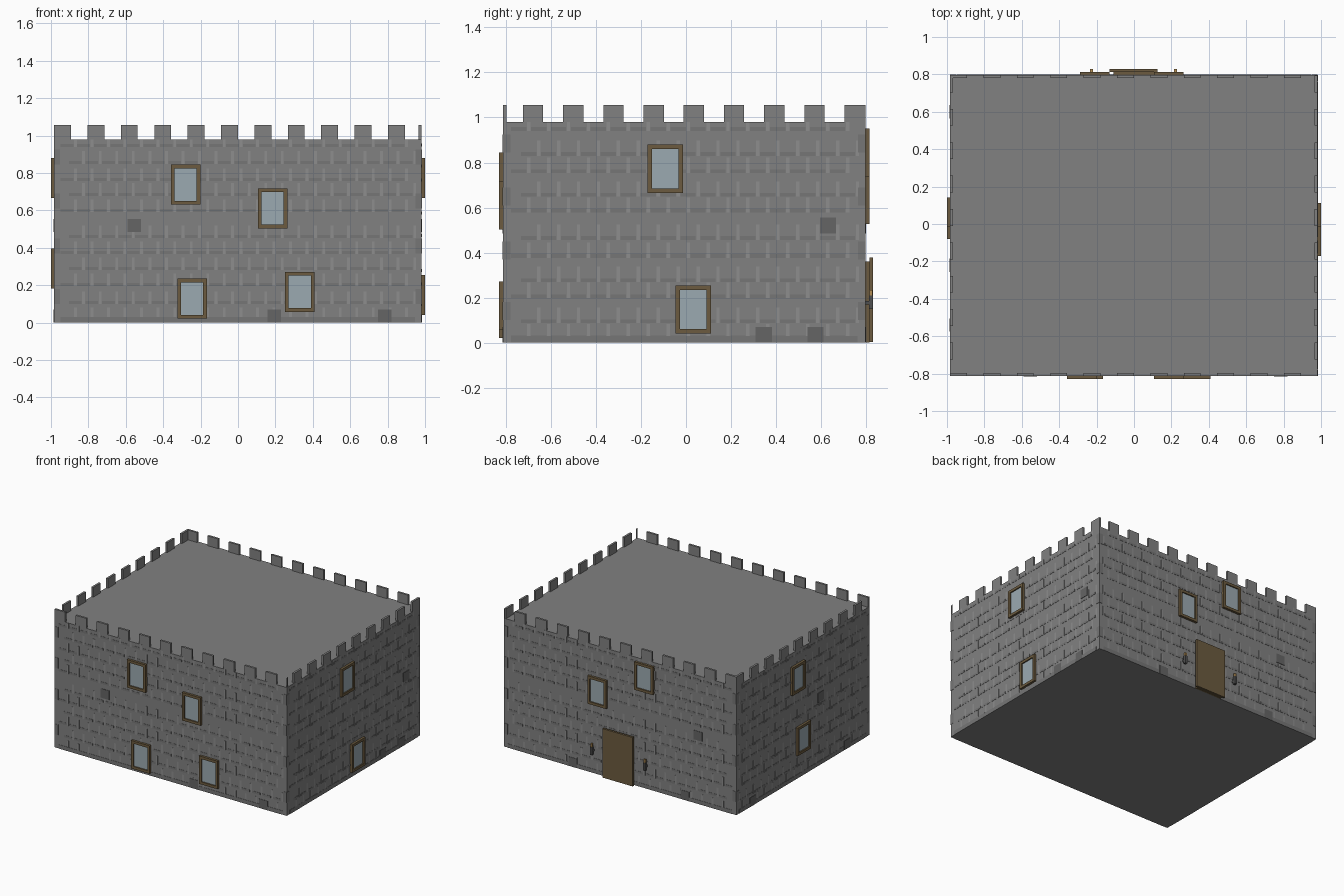
import bpy, bmesh

if "Cube" in bpy.data.objects:
    bpy.data.objects.remove(bpy.data.objects["Cube"])

X0, X1, Y0, Y1, H = -0.983, 0.981, -0.812, 0.796, 0.98


def material(name, r, g, b):
    m = bpy.data.materials.new(name)
    m.diffuse_color = (r, g, b, 1)
    m.use_nodes = True
    m.node_tree.nodes["Principled BSDF"].inputs["Base Color"].default_value = m.diffuse_color
    return m


WALL = material("wall_grey", 0.22, 0.22, 0.22)
JOINT = material("joint_dark", 0.18, 0.18, 0.18)
LIGHT = material("joint_light", 0.27, 0.27, 0.27)
DARK = material("dark_stone", 0.13, 0.13, 0.13)
WOOD = material("wood", 0.15, 0.105, 0.05)
GLASS = material("glass", 0.33, 0.40, 0.44)
IRON = material("iron", 0.08, 0.08, 0.08)
FLAME = material("torch_head", 0.45, 0.27, 0.09)


def build(name, boxes, mat):
    """One object out of axis-aligned boxes given as (low corner, high corner)."""
    bm = bmesh.new()
    for lo, hi in boxes:
        verts = bmesh.ops.create_cube(bm, size=1)["verts"]
        for v in verts:
            v.co = [lo[i] if v.co[i] < 0 else hi[i] for i in range(3)]
    me = bpy.data.meshes.new(name)
    bm.to_mesh(me)
    bm.free()
    me.materials.append(mat)
    ob = bpy.data.objects.new(name, me)
    bpy.context.collection.objects.link(ob)
    return ob


def on_wall(side, u0, u1, z0, z1, d0, d1):
    """Box on a wall: u runs along the wall, d is distance out of it."""
    plane, sign = {"front": (Y0, -1), "back": (Y1, 1),
                   "left": (X0, -1), "right": (X1, 1)}[side]
    a, b = sorted((plane + sign * d0, plane + sign * d1))
    if side in ("front", "back"):
        return (u0, a, z0), (u1, b, z1)
    return (a, u0, z0), (b, u1, z1)


# main block
build("keep_body", [((X0, Y0, 0), (X1, Y1, H))], WALL)

# battlements: x walls count from the left, y walls from the back
PITCH, WIDTH, TOP = 0.1785, 0.09, 1.055
for side in ("front", "back", "left", "right"):
    merlons = []
    for i in range(13):
        if side in ("front", "back"):
            a = X0 + i * PITCH
            b = min(a + WIDTH, X1)
        else:
            b = Y1 - 0.002 - i * PITCH
            a = max(b - WIDTH, Y0)
        if b > a:
            merlons.append(on_wall(side, a, b, H, TOP, -0.016, 0))
    build(side + "_battlements", merlons, WALL)

# stone courses, corner blocks and odd dark stones
ROWS_X = [0.02, 0.107, 0.203, 0.289, 0.374, 0.46, 0.599, 0.685, 0.765, 0.856, 0.946]
ROWS_Y = [0.024, 0.096, 0.207, 0.278, 0.385, 0.465, 0.585, 0.656, 0.762, 0.838, 0.949]
STONES = {"front": [(-0.555, 0.52), (0.195, 0.035), (0.785, 0.035)],
          "right": [(0.63, 0.52), (0.345, 0.035), (0.575, 0.035)],
          "back": [(-0.66, 0.52), (-0.55, 0.035), (0.40, 0.035)],
          "left": [(-0.22, 0.52), (-0.54, 0.035), (0.60, 0.035)]}
STEP = 0.0885
for side, stones in STONES.items():
    u0, u1, rows = (X0, X1, ROWS_X) if side in ("front", "back") else (Y0, Y1, ROWS_Y)
    joints, uprights = [], []
    for r, z in enumerate(rows):
        u = u0 + 0.035 + (r % 2) * STEP / 2
        while u + 0.068 < u1 - 0.02:
            joints.append(on_wall(side, u, u + 0.068, z - 0.008, z + 0.008, 0, 0.0015))
            top = min(z + 0.06, H)
            uprights.append(on_wall(side, u + 0.071, u + 0.086, z - 0.008, top, 0, 0.001))
            u += STEP
    for z in (0.14, 0.41, 0.65, 0.885):
        joints.append(on_wall(side, u0, u0 + 0.032, z - 0.04, z + 0.04, 0, 0.002))
        joints.append(on_wall(side, u1 - 0.032, u1, z - 0.04, z + 0.04, 0, 0.002))
    joints.append(on_wall(side, u0 + 0.035, u1 - 0.035, 0, 0.03, 0, 0.002))
    build(side + "_course_joints", joints, JOINT)
    build(side + "_upright_joints", uprights, LIGHT)
    build(side + "_dark_stones", [on_wall(side, u - 0.036, u + 0.036, z - 0.035, z + 0.035,
                                          0, 0.003) for u, z in stones], DARK)

# windows: centre along the wall and centre height
WINDOWS = {"front": [(-0.28, 0.737), (0.185, 0.61), (-0.245, 0.128), (0.33, 0.164)],
           "right": [(-0.092, 0.772), (0.033, 0.147)],
           "left": [(0.062, 0.772), (-0.002, 0.288)],
           "back": [(0.185, 0.633), (-0.21, 0.845)]}
HW, HH, BAR, OUT = 0.079, 0.107, 0.02, 0.018
for side, spots in WINDOWS.items():
    for n, (u, z) in enumerate(spots, 1):
        a, b, c, d = u - HW, u + HW, z - HH, z + HH
        bars = [(a, a + BAR, c, d), (b - BAR, b, c, d),
                (a + BAR, b - BAR, c, c + BAR), (a + BAR, b - BAR, d - BAR, d)]
        build(f"{side}_window_frame_{n}", [on_wall(side, *k, 0, OUT) for k in bars], WOOD)
        build(f"{side}_window_pane_{n}",
              [on_wall(side, a + BAR, b - BAR, c + BAR, d - BAR, 0, 0.009)], GLASS)

# door with a wider outer panel
build("door_backing", [on_wall("back", -0.11, 0.11, 0, 0.36, 0, 0.018)], WOOD)
build("door_panel", [on_wall("back", -0.13, 0.125, 0.004, 0.378, 0.018, 0.034)], WOOD)

# wall torches either side of the door
for name, u in (("left", -0.227), ("right", 0.222)):
    build(name + "_torch_holder",
          [on_wall("back", u - 0.009, u + 0.009, 0.15, 0.21, 0.016, 0.034),
           on_wall("back", u - 0.006, u + 0.006, 0.17, 0.185, 0, 0.016)], IRON)
    build(name + "_torch_head",
          [on_wall("back", u - 0.007, u + 0.007, 0.21, 0.235, 0.018, 0.032)], FLAME)
